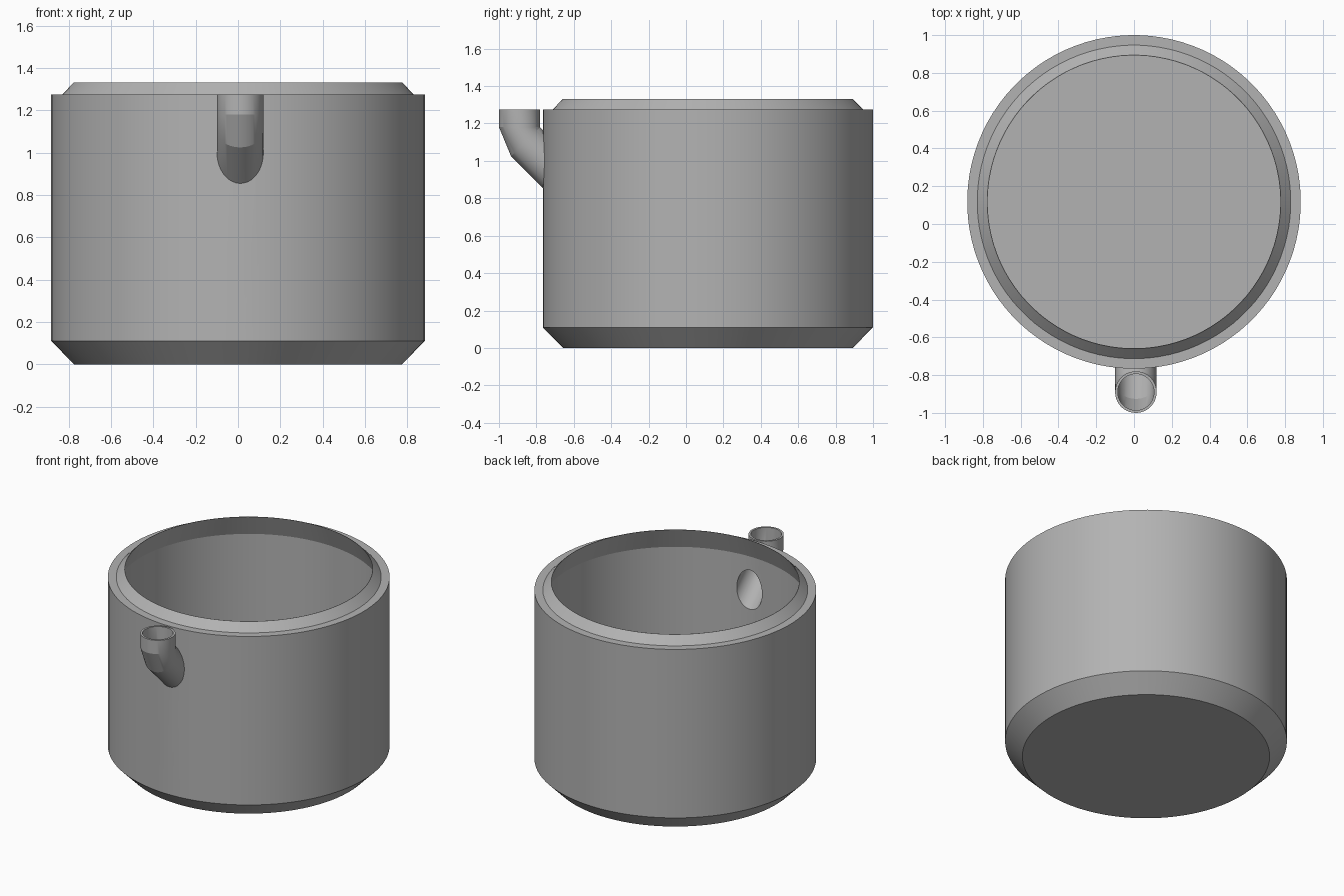
import bpy, bmesh, math
from mathutils import Vector, Matrix

if "Cube" in bpy.data.objects:
    bpy.data.objects.remove(bpy.data.objects["Cube"], do_unlink=True)

CENTRE = Vector((0, 0.117, 0))
R = 0.883            # outer radius of the pot
INNER = 0.83         # inner radius of the pot
TOP = 1.33           # tip of the rim

grey = bpy.data.materials.new("plain_grey")
grey.use_nodes = True
colour = (0.45, 0.45, 0.45, 1)
grey.diffuse_color = colour
grey.node_tree.nodes["Principled BSDF"].inputs["Base Color"].default_value = colour


def skin(name, rings):
    """Closed solid through equal-length rings of points, capped at both ends."""
    bm = bmesh.new()
    loops = [[bm.verts.new(p) for p in ring] for ring in rings]
    n = len(loops[0])
    for a, b in zip(loops, loops[1:]):
        for i in range(n):
            j = (i + 1) % n
            bm.faces.new((a[i], a[j], b[j], b[i]))
    bm.faces.new(loops[0][::-1])
    bm.faces.new(loops[-1])
    bmesh.ops.recalc_face_normals(bm, faces=bm.faces)
    mesh = bpy.data.meshes.new(name)
    bm.to_mesh(mesh)
    bm.free()
    mesh.materials.append(grey)
    obj = bpy.data.objects.new(name, mesh)
    bpy.context.collection.objects.link(obj)
    return obj


def circle(radius, segments):
    steps = [math.tau * (i + 0.5) / segments for i in range(segments)]
    return [Vector((radius * math.cos(t), radius * math.sin(t), 0)) for t in steps]


def lathe(name, profile):
    return skin(name, [[p + CENTRE + Vector((0, 0, z)) for p in circle(r, 96)]
                       for r, z in profile])


def elbow(name, radius, top):
    """Vertical tube with one mitred bend, running down into the pot wall."""
    pivot = Vector((0.01, -0.78, 1.18))
    base = [p + Vector((0, -0.11, 0)) for p in circle(radius, 48)]
    turn = Matrix.Rotation(math.radians(45), 3, 'X')
    upper = [pivot + p for p in base]
    bent = [pivot + turn @ p for p in base]
    inward = Vector((0, 1, -1)).normalized() * 0.45
    return skin(name, [[Vector((p.x, p.y, top)) for p in upper], upper, bent,
                       [p + inward for p in bent]])


def combine(target, tool, operation):
    tool.hide_render = True
    mod = target.modifiers.new(operation.lower(), 'BOOLEAN')
    mod.operation, mod.object, mod.solver = operation, tool, 'EXACT'
    bpy.context.view_layer.objects.active = target
    bpy.ops.object.modifier_apply(modifier=mod.name)
    bpy.data.objects.remove(tool, do_unlink=True)


# Outer shell: chamfered base, straight wall, ledge and bevelled rim
pot = lathe("pot_with_spout", [(0.775, 0), (R, 0.11), (R, 1.275),
                               (0.83, 1.275), (0.777, TOP)])

# Spout, then the hollow inside and the bore through the wall
combine(pot, elbow("spout", 0.11, 1.275), 'UNION')
combine(pot, lathe("cavity", [(0.775, 0.055), (INNER, 0.11), (INNER, 1.186),
                              (0.748, 1.4)]), 'DIFFERENCE')
combine(pot, elbow("bore", 0.096, 1.4), 'DIFFERENCE')

# Smooth walls with crisp edges
bpy.ops.object.select_all(action='DESELECT')
pot.select_set(True)
bpy.context.view_layer.objects.active = pot
bpy.ops.object.shade_smooth_by_angle(angle=math.radians(18))
